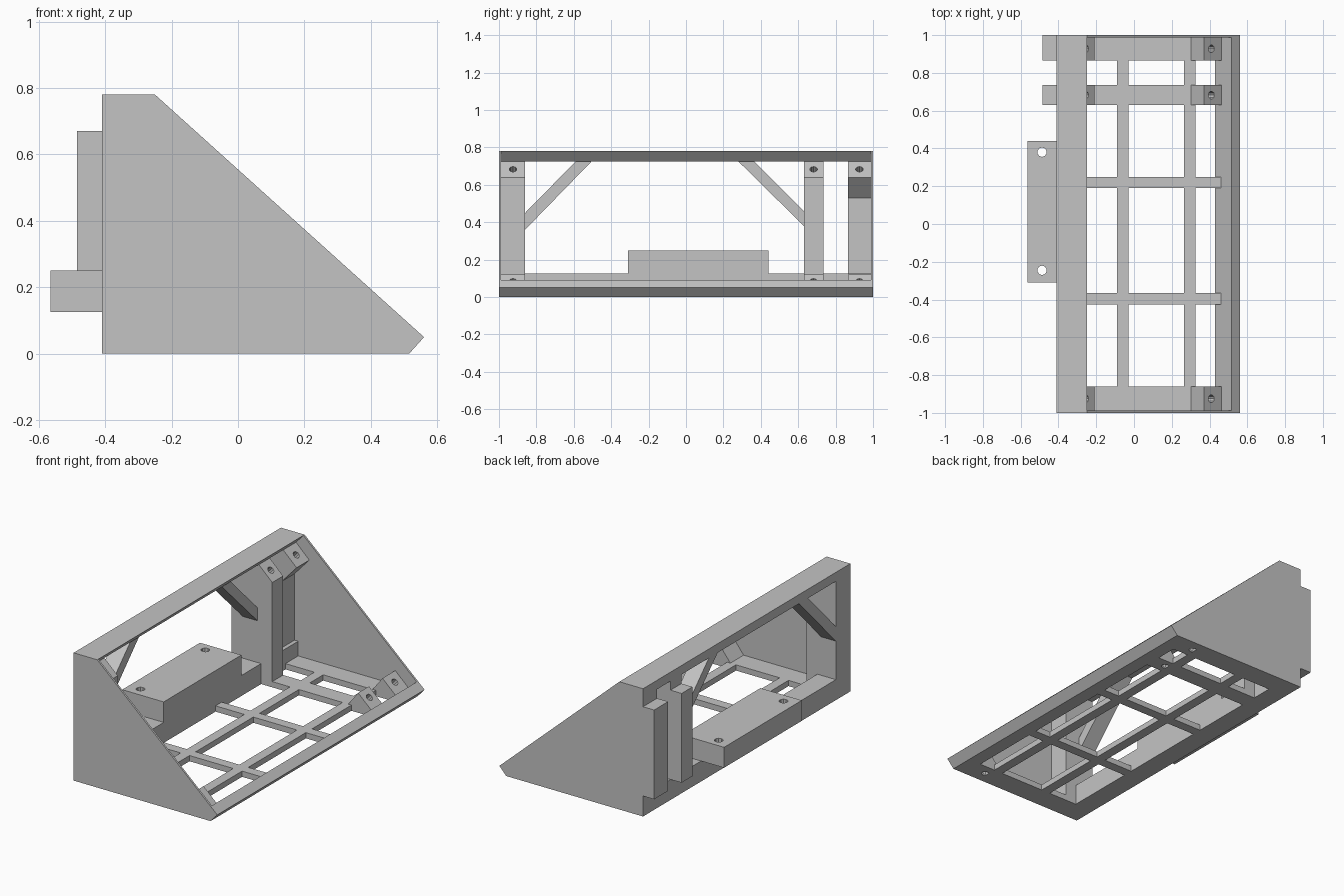
import bpy, bmesh, math
from mathutils import Vector

cube = bpy.data.objects.get("Cube")
if cube:
    bpy.data.objects.remove(cube, do_unlink=True)

grey = bpy.data.materials.new("plain grey")
grey.use_nodes = True
GREY = (0.55, 0.55, 0.55, 1)
grey.diffuse_color = GREY
grey.node_tree.nodes["Principled BSDF"].inputs["Base Color"].default_value = GREY


def finish(name, bm):
    bmesh.ops.recalc_face_normals(bm, faces=bm.faces)
    mesh = bpy.data.meshes.new(name)
    bm.to_mesh(mesh)
    bm.free()
    mesh.materials.append(grey)
    obj = bpy.data.objects.new(name, mesh)
    bpy.context.collection.objects.link(obj)
    return obj


def prism(name, profile, start, end, along="y"):
    """Extrude an xz profile along y, or a yz profile along x."""
    place = (lambda a, b, t: (a, t, b)) if along == "y" else (lambda a, b, t: (t, a, b))
    bm = bmesh.new()
    face = bm.faces.new([bm.verts.new(place(a, b, start)) for a, b in profile])
    moved = bmesh.ops.extrude_face_region(bm, geom=[face])["geom"]
    verts = [g for g in moved if isinstance(g, bmesh.types.BMVert)]
    bmesh.ops.translate(bm, verts=verts, vec=Vector(place(0, 0, end - start)))
    return finish(name, bm)


def box(name, x0, x1, y0, y1, z0, z1):
    return prism(name, [(x0, z0), (x1, z0), (x1, z1), (x0, z1)], y0, y1)


def drill(targets, centre, direction, radius, depth):
    """Cut a round hole of the given half depth, centred on a point."""
    bm = bmesh.new()
    bmesh.ops.create_cone(bm, cap_ends=True, segments=10, radius1=radius,
                          radius2=radius, depth=2 * depth)
    turn = Vector(direction).to_track_quat("Z", "Y").to_matrix()
    bmesh.ops.rotate(bm, verts=bm.verts, matrix=turn)
    bmesh.ops.translate(bm, verts=bm.verts, vec=centre)
    cutter = finish("hole_cutter", bm)
    cutter.hide_render = True
    for obj in targets:
        mod = obj.modifiers.new("hole", "BOOLEAN")
        mod.object, mod.operation, mod.solver = cutter, "DIFFERENCE", "EXACT"
        bpy.context.view_layer.objects.active = obj
        bpy.ops.object.modifier_apply(modifier=mod.name)
    bpy.data.objects.remove(cutter, do_unlink=True)


BACK, FLOOR, WALL = -0.41, 0.035, 0.012
NORMAL = (0.67, 0, 0.74)      # square to the sloping front

# Thin end walls
wall = [(BACK, 0), (0.515, 0), (0.56, 0.05), (-0.25, 0.78), (BACK, 0.78)]
prism("right_wall", wall, -1, -1 + WALL)
prism("left_wall", wall, 1 - WALL, 1)

# Long rails: top, front lip and back foot
prism("top_rail", [(BACK, 0.725), (-0.3, 0.725), (-0.25, 0.78), (BACK, 0.78)], -1, 1)
prism("front_lip", [(0.43, 0), (0.515, 0), (0.56, 0.05), (0.515, 0.09)], -1, 1)
box("back_rail", BACK, -0.285, -1, 1, 0, 0.125)

# Floor grid
for name, x0, x1 in (("rear_floor_bar", -0.09, -0.03), ("front_floor_bar", 0.265, 0.325)):
    box(name, x0, x1, -0.99, 0.99, 0, FLOOR)
for name, y0, y1 in (("right_cross_bar", -0.425, -0.365), ("left_cross_bar", 0.19, 0.25)):
    box(name, -0.3, 0.46, y0, y1, 0, FLOOR)

# Posts, floor strips and sloping screw pads
pad_top, pad_low = (-0.3, 0.725), (-0.21, 0.64)
plain = [(BACK, 0), (-0.21, 0), pad_low, pad_top, (BACK, 0.725)]
deep = [(BACK, 0), (-0.21, 0), pad_low, pad_top, (BACK, 0.725),
        (BACK, 0.67), (-0.485, 0.67), (-0.485, 0.125), (BACK, 0.125)]
overhung = [(BACK, 0), (-0.31, 0), (-0.31, 0.53)] + deep[2:]
wedge = [(0.295, FLOOR - 0.01), (0.37, 0.121), (0.475, FLOOR - 0.01)]

for side, profile, y0, y1, outer in (("right", plain, -0.99, -0.86, -0.99),
                                     ("inner", deep, 0.63, 0.735, 0.735),
                                     ("left", overhung, 0.865, 0.99, 1.0)):
    post = prism(side + "_post", profile, y0, outer if outer > 0 else y1)
    strip = box(side + "_floor_strip", -0.3, 0.46, y0, y1, 0, FLOOR)
    pad = prism(side + "_front_pad", wedge, y0, y1)
    mid = (y0 + y1) / 2
    drill([post], (-0.255, mid, 0.684), NORMAL, 0.021, 0.09)
    drill([strip, pad], (0.41, mid, 0.085), NORMAL, 0.021, 0.2)

# Diagonal braces under the top rail
prism("right_brace", [(-0.86, 0.36), (-0.86, 0.45), (-0.59, 0.725), (-0.505, 0.725)],
      BACK, -0.31, "x")
prism("left_brace", [(0.63, 0.38), (0.63, 0.46), (0.365, 0.725), (0.28, 0.725)],
      BACK, -0.31, "x")

# Mounting block overhanging the back, with two screw holes
block = box("mounting_block", -0.565, -0.285, -0.31, 0.44, 0.125, 0.25)
for y in (-0.245, 0.38):
    drill([block], (-0.487, y, 0.19), (0, 0, 1), 0.025, 0.2)
